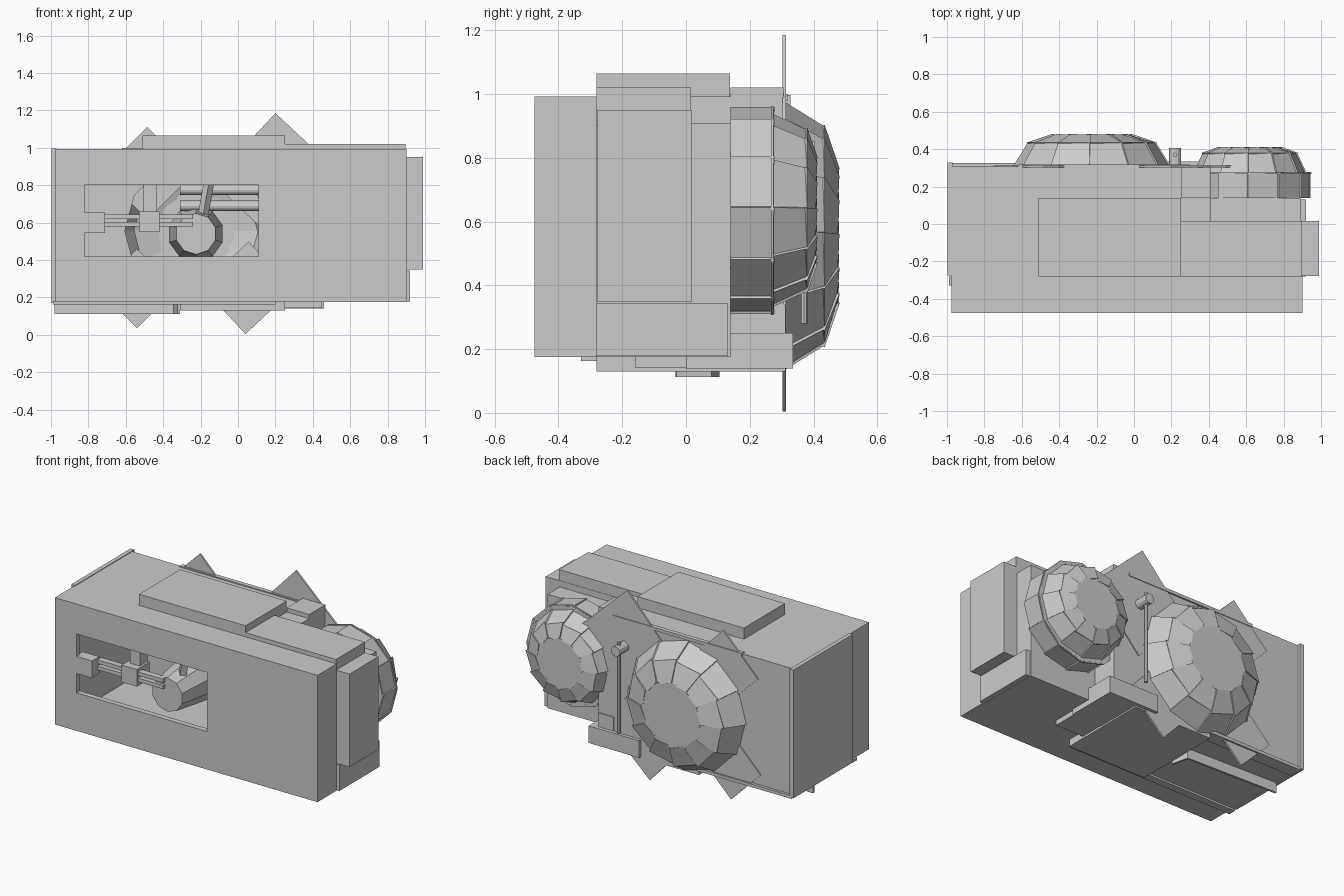
import bpy, bmesh, math
from mathutils import Vector, Matrix

if "Cube" in bpy.data.objects:
    bpy.data.objects.remove(bpy.data.objects["Cube"])


def finish(name, bm):
    bmesh.ops.recalc_face_normals(bm, faces=bm.faces)
    me = bpy.data.meshes.new(name)
    bm.to_mesh(me)
    bm.free()
    ob = bpy.data.objects.new(name, me)
    bpy.context.collection.objects.link(ob)
    return ob


def box(name, x, y, z):
    bm = bmesh.new()
    size = (x[1] - x[0], y[1] - y[0], z[1] - z[0])
    mid = ((x[0] + x[1]) / 2, (y[0] + y[1]) / 2, (z[0] + z[1]) / 2)
    bmesh.ops.create_cube(bm, size=1, matrix=Matrix.Translation(mid) @ Matrix.Diagonal((*size, 1)))
    return finish(name, bm)


def rod(name, a, b, r1, r2=None, sides=12):
    a, b = Vector(a), Vector(b)
    rot = (b - a).to_track_quat('Z', 'Y').to_matrix().to_4x4()
    bm = bmesh.new()
    bmesh.ops.create_cone(bm, cap_ends=True, segments=sides, radius1=r1, radius2=r2 or r1,
                          depth=(b - a).length, matrix=Matrix.Translation((a + b) / 2) @ rot)
    return finish(name, bm)


def cut(target, cutter):
    cutter.hide_render = True
    cutter.hide_viewport = True
    m = target.modifiers.new("cut", 'BOOLEAN')
    m.operation, m.solver, m.object = 'DIFFERENCE', 'EXACT', cutter


def drum(name, cx, cz, rings, sides=12, lift=0.014):
    """Faceted dome of overlapping panels; rings are (radius, y) from rim to cap."""
    bm = bmesh.new()

    def point(r, y, a):
        return (cx + r * math.cos(a), y, cz + r * math.sin(a))

    step = math.tau / sides
    for k, ((r0, y0), (r1, y1)) in enumerate(zip(rings, rings[1:])):
        for i in range(sides):
            a, b = i * step, (i + 1) * step + 0.03
            up = lift if k else lift * 0.5
            quad = [point(r0, y0, a), point(r0 + up, y0, b),
                    point(r1 + up, y1 + up * 0.3, b), point(r1, y1, a)]
            bm.faces.new([bm.verts.new(p) for p in quad])
    r, y = rings[-1]
    bm.faces.new([bm.verts.new(point(r + 0.01, y, i * step)) for i in range(sides)])
    bmesh.ops.recalc_face_normals(bm, faces=bm.faces)
    for f in bm.faces:
        c = f.calc_center_median()
        if f.normal.dot(c - Vector((cx, rings[0][1] - 0.05, cz))) < 0:
            f.normal_flip()
    me = bpy.data.meshes.new(name)
    bm.to_mesh(me)
    bm.free()
    ob = bpy.data.objects.new(name, me)
    bpy.context.collection.objects.link(ob)
    s = ob.modifiers.new("thickness", 'SOLIDIFY')
    s.thickness = 0.008
    s.offset = -1


def pointed_plate(name, tip, side, angle):
    """Thin square plate on the rear wall, one corner at tip."""
    bm = bmesh.new()
    pts = []
    for u, v in ((0, 0), (side, 0), (side, side), (0, side)):
        c, s = math.cos(angle), math.sin(angle)
        pts.append(bm.verts.new((tip[0] + u * c - v * s, 0.302, tip[1] + u * s + v * c)))
    f = bm.faces.new(pts)
    new = bmesh.ops.extrude_face_region(bm, geom=[f])["geom"]
    bmesh.ops.translate(bm, vec=(0, 0.012, 0), verts=[g for g in new if isinstance(g, bmesh.types.BMVert)])
    finish(name, bm)


# hollow main housing with front window and rear drum opening
housing = box("main_housing", (-0.975, 0.41), (-0.475, 0.308), (0.175, 0.993))
cut(housing, box("cavity_cutter", (-0.94, 0.24), (-0.44, 0.28), (0.2, 0.96)))
cut(housing, box("window_cutter", (-0.82, 0.11), (-0.6, -0.3), (0.42, 0.80)))
cut(housing, rod("rear_opening_cutter", (-0.225, 0.2, 0.555), (-0.225, 0.5, 0.555), 0.38))

# stepped blocks at the right end and on top
box("front_right_block", (0.41, 0.9), (-0.475, -0.28), (0.175, 0.993))
box("right_core", (0.41, 0.89), (-0.28, 0.14), (0.175, 0.91))
box("right_upper_block", (0.25, 0.895), (-0.28, 0.015), (0.9, 1.02))
box("right_side_block", (0.25, 0.99), (-0.278, 0.017), (0.35, 0.95))
box("right_lower_block", (0.25, 0.92), (-0.28, 0.13), (0.178, 0.345))
box("top_plate", (-0.51, 0.25), (-0.28, 0.138), (0.99, 1.065))
box("top_rear_block", (0.25, 0.41), (0.14, 0.306), (0.99, 1.02))
box("top_rear_rail", (-0.62, 0.3), (0.29, 0.318), (0.98, 1.0))
box("left_side_panel", (-0.997, -0.97), (-0.275, 0.328), (0.17, 0.997))

# underside tray, rails and steps
box("bottom_tray", (-0.31, 0.25), (-0.28, 0.312), (0.13, 0.18))
box("bottom_tray_end", (0.25, 0.45), (-0.16, 0.3), (0.143, 0.18))
box("bottom_rear_lip", (-0.98, -0.3), (0.24, 0.325), (0.16, 0.18))
box("bottom_front_strip", (-0.99, 0.2), (-0.33, -0.28), (0.163, 0.18))
box("lower_step", (0.1, 0.46), (0.0, 0.335), (0.14, 0.25))
box("upper_step", (0.3, 0.41), (0.0, 0.312), (0.25, 0.34))
bm = bmesh.new()
path = [(-0.31, -0.03), (-0.335, 0.08), (-0.98, 0.105)]
low = [bm.verts.new((x, y, 0.112)) for x, y in path]
high = [bm.verts.new((x, y, 0.18)) for x, y in path]
for i in range(2):
    bm.faces.new((low[i], low[i + 1], high[i + 1], high[i]))
rail = finish("bent_rail", bm)
rail.modifiers.new("thickness", 'SOLIDIFY').thickness = 0.015

# pointed plates behind the drums
pointed_plate("plate_top_right", (0.20, 1.185), 0.5, math.radians(-133))
pointed_plate("plate_top_left", (-0.485, 1.11), 0.35, math.radians(-135))
pointed_plate("plate_bottom_right", (0.04, 0.004), 0.35, math.radians(43))
pointed_plate("plate_bottom_left", (-0.54, 0.035), 0.3, math.radians(45))

# faceted drums on the rear
drum("large_drum", -0.225, 0.555, [(0.415, 0.308), (0.335, 0.435), (0.2, 0.477)])
drum("small_drum", 0.62, 0.635, [(0.318, 0.14), (0.318, 0.275)])
drum("small_drum_dome", 0.62, 0.635, [(0.295, 0.275), (0.245, 0.38), (0.155, 0.408)])

# post and peg between the drums
rod("rear_post", (0.22, 0.37, 0.28), (0.22, 0.37, 0.87), 0.012, sides=8)
rod("rear_peg", (0.22, 0.3, 0.82), (0.22, 0.405, 0.82), 0.032)

# mechanism seen through the window
rod("hub", (-0.225, -0.4, 0.54), (-0.225, -0.1, 0.54), 0.11, 0.15, 10)
rod("drive_axle", (-0.225, -0.12, 0.54), (-0.225, 0.46, 0.54), 0.06, sides=10)
box("window_tongue", (-0.83, -0.71), (-0.475, -0.4), (0.545, 0.655))
for z in (0.59, 0.63):
    box("slide_bar", (-0.71, -0.24), (-0.42, -0.38), (z - 0.012, z + 0.012))
box("slide_block", (-0.53, -0.42), (-0.43, -0.3), (0.55, 0.66))
box("slide_hanger", (-0.505, -0.435), (-0.38, -0.3), (0.64, 0.96))
for z in (0.69, 0.775):
    rod("cross_rod", (-0.31, -0.2, z), (0.25, -0.2, z), 0.027)
rod("crank_arm", (-0.19, -0.3, 0.62), (-0.14, -0.3, 0.9), 0.028, sides=4)
